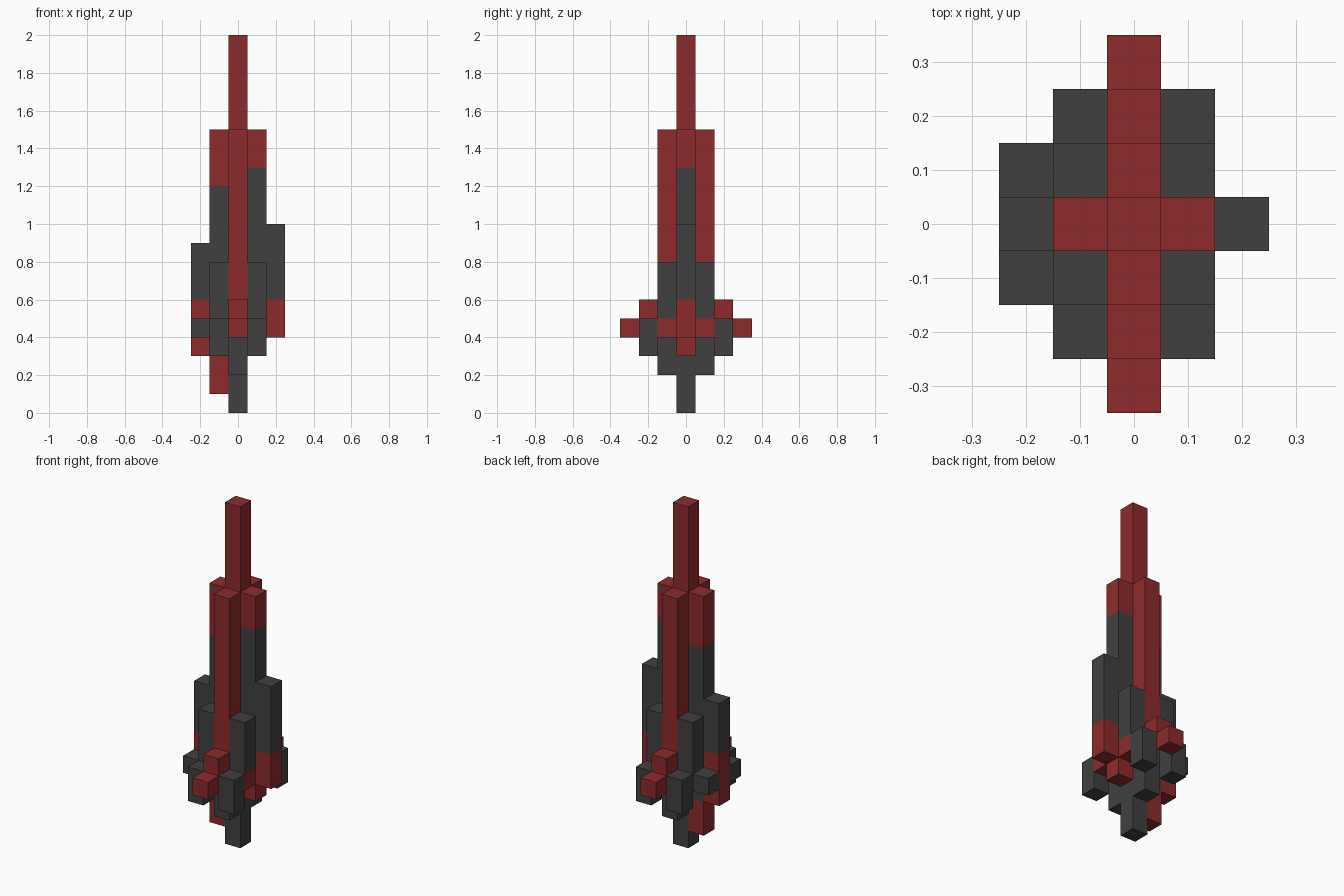
import bpy
import bmesh
from mathutils import Matrix, Vector

UNIT = 0.1  # width of every square column

default_cube = bpy.data.objects.get("Cube")
if default_cube:
    bpy.data.objects.remove(default_cube, do_unlink=True)


def make_material(name, color):
    mat = bpy.data.materials.new(name)
    mat.use_nodes = True
    mat.diffuse_color = color
    mat.node_tree.nodes["Principled BSDF"].inputs["Base Color"].default_value = color
    return mat


RED = make_material("dark red", (0.27, 0.024, 0.025, 1))
GREY = make_material("charcoal grey", (0.051, 0.051, 0.051, 1))


def column(name, x, y, bottom, *bands):
    """Square column on grid cell (x, y); bands are (top, material), heights in units."""
    top = bands[-1][0]
    bm = bmesh.new()
    bmesh.ops.create_cube(bm, size=UNIT)
    bmesh.ops.scale(bm, vec=(1, 1, top - bottom), verts=bm.verts)
    centre = Vector((x, y, (bottom + top) / 2)) * UNIT
    bmesh.ops.transform(bm, matrix=Matrix.Translation(centre), verts=bm.verts)

    # cut a ring at each colour change
    for height, _ in bands[:-1]:
        bmesh.ops.bisect_plane(
            bm, geom=bm.verts[:] + bm.edges[:] + bm.faces[:],
            plane_co=(0, 0, height * UNIT), plane_no=(0, 0, 1))

    mesh = bpy.data.meshes.new(name)
    materials = list(dict.fromkeys(mat for _, mat in bands))
    for mat in materials:
        mesh.materials.append(mat)
    for face in bm.faces:
        z = face.calc_center_median().z / UNIT
        band = next((m for h, m in bands if z < h + 0.01), bands[-1][1])
        face.material_index = materials.index(band)
    bm.to_mesh(mesh)
    bm.free()
    obj = bpy.data.objects.new(name, mesh)
    bpy.context.collection.objects.link(obj)
    return obj


# central spire and the uneven columns on its left and right
column("central_spire", 0, 0, 0, (5, GREY), (20, RED))
column("left_inner_column", 1, 0, 3, (4, RED), (13, GREY), (15, RED))
column("left_outer_column", 2, 0, 4, (6, RED), (10, GREY))
column("right_inner_column", -1, 0, 1, (3, RED), (12, GREY), (15, RED))
column("right_outer_column", -2, 0, 3, (6, RED), (9, GREY))

# parts repeated on the front and back
for end, y in (("front", -1), ("back", 1)):
    column(end + "_tall_column", 0, y, 2, (5, GREY), (15, RED))
    column(end + "_upper_block", 0, 2 * y, 5, (6, RED))
    column(end + "_tip_block", 0, 3 * y, 4, (5, RED))
    column(end + "_right_side_block", -2, y, 4, (5, GREY))
    for side, x in (("left", 1), ("right", -1)):
        column(f"{end}_{side}_corner_column", x, y, 4, (5, RED), (8, GREY))
        column(f"{end}_{side}_low_block", x, 2 * y, 3, (5, GREY))
